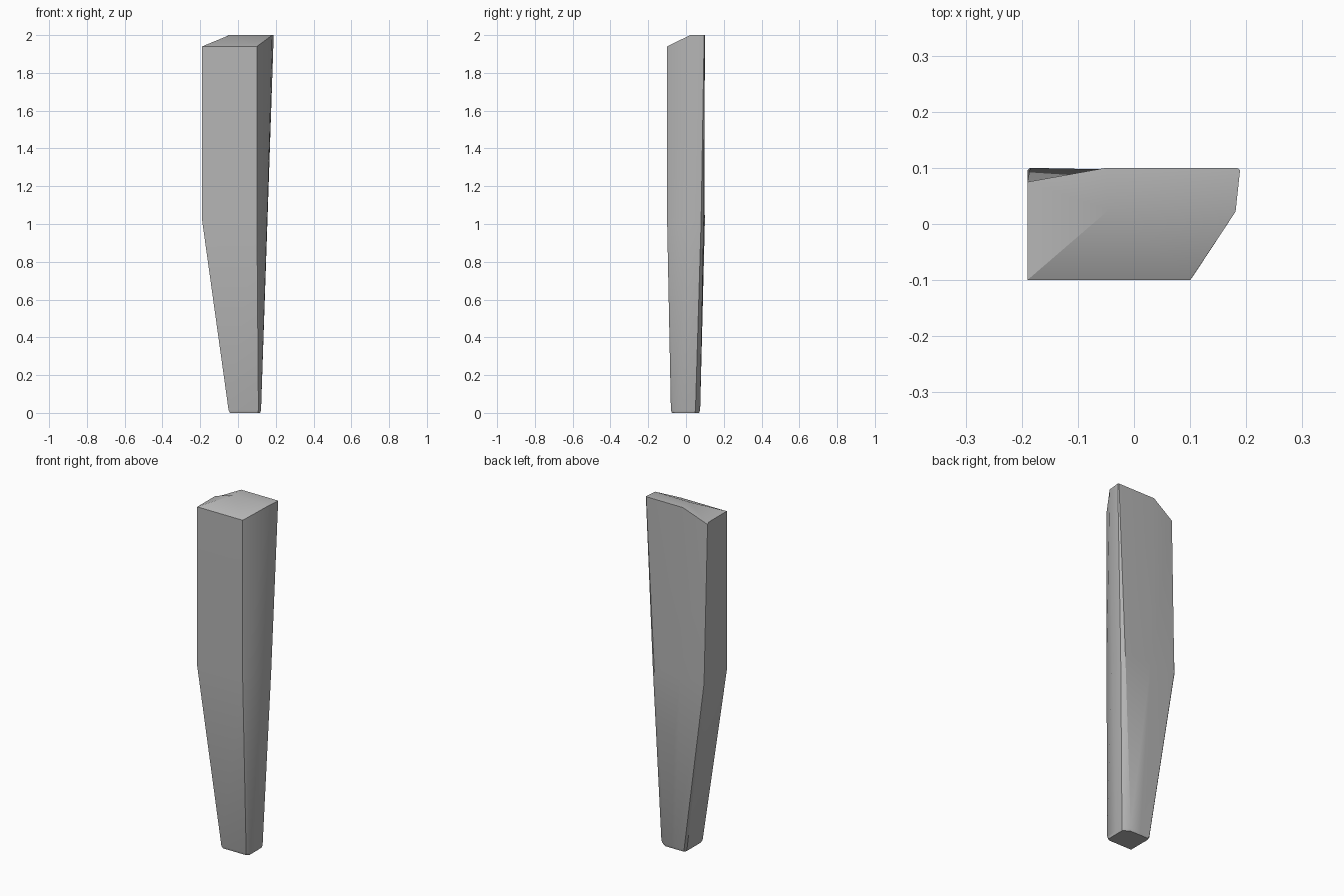
import bpy, bmesh, math

cube = bpy.data.objects.get("Cube")
if cube:
    bpy.data.objects.remove(cube)

# Single grey material
grey = bpy.data.materials.new("stone grey")
grey.use_nodes = True
grey.diffuse_color = (0.47, 0.47, 0.47, 1)
grey.node_tree.nodes["Principled BSDF"].inputs["Base Color"].default_value = (0.47, 0.47, 0.47, 1)

# Cross-sections, counter-clockwise: front left, front right (two), side,
# back right (two), back middle, back left (two)
FOOT = [(-.05, -.08), (.108, -.08), (.122, -.068), (.122, 0), (.122, .05),
        (.085, .075), (.02, .075), (-.04, .075), (-.05, .062)]
WAIST = [(-.19, -.1), (.1, -.1), (.106, -.092), (.154, .01), (.156, .08),
         (.137, .094), (-.03, .097), (-.185, .1), (-.19, .096)]
CROWN = [(-.19, -.1), (.1, -.1), (.103, -.096), (.181, .022), (.189, .096),
         (.184, .1), (-.05, .1), (-.19, .075), (-.19, .063)]


def crown_height(x, y):
    """Flat roof that slopes down to the front and to the narrow side."""
    drop_front = max(0, (0.02 - y) / 0.12)
    drop_side = max(0, (-0.05 - x) / 0.14)
    return 2 - 0.06 * min(1, max(drop_front, drop_side))


def inset(points, amount):
    cx = sum(p[0] for p in points) / len(points)
    return [(cx + (x - cx) * amount, y * amount) for x, y in points]


bm = bmesh.new()


def ring(points, height):
    return [bm.verts.new((x, y, height(x, y))) for x, y in points]


# Tapered body lofted from foot to crown
rings = [ring(inset(FOOT, 0.93), lambda x, y: 0),
         ring(FOOT, lambda x, y: 0.015),
         ring(WAIST, lambda x, y: 1.02),
         ring(CROWN, crown_height)]
for low, high in zip(rings, rings[1:]):
    for i in range(len(low)):
        j = (i + 1) % len(low)
        bm.faces.new((low[i], low[j], high[j], high[i]))
bm.faces.new(rings[0][::-1])

# Roof: front slope, flat part and side slope meeting at one peak
top = rings[-1]
top[7].co.z = 1.93
peak = bm.verts.new((-0.045, 0.025, 2))
bm.faces.new(top[0:4] + [peak])
bm.faces.new(top[3:7] + [peak])
bm.faces.new(top[6:9] + [top[0], peak])
bmesh.ops.recalc_face_normals(bm, faces=bm.faces[:])

mesh = bpy.data.meshes.new("tapered_slab")
bm.to_mesh(mesh)
bm.free()
mesh.materials.append(grey)
slab = bpy.data.objects.new("tapered_slab", mesh)
bpy.context.collection.objects.link(slab)
bpy.ops.object.select_all(action='DESELECT')
slab.select_set(True)
bpy.context.view_layer.objects.active = slab
bpy.ops.object.shade_smooth_by_angle(angle=math.radians(32))
